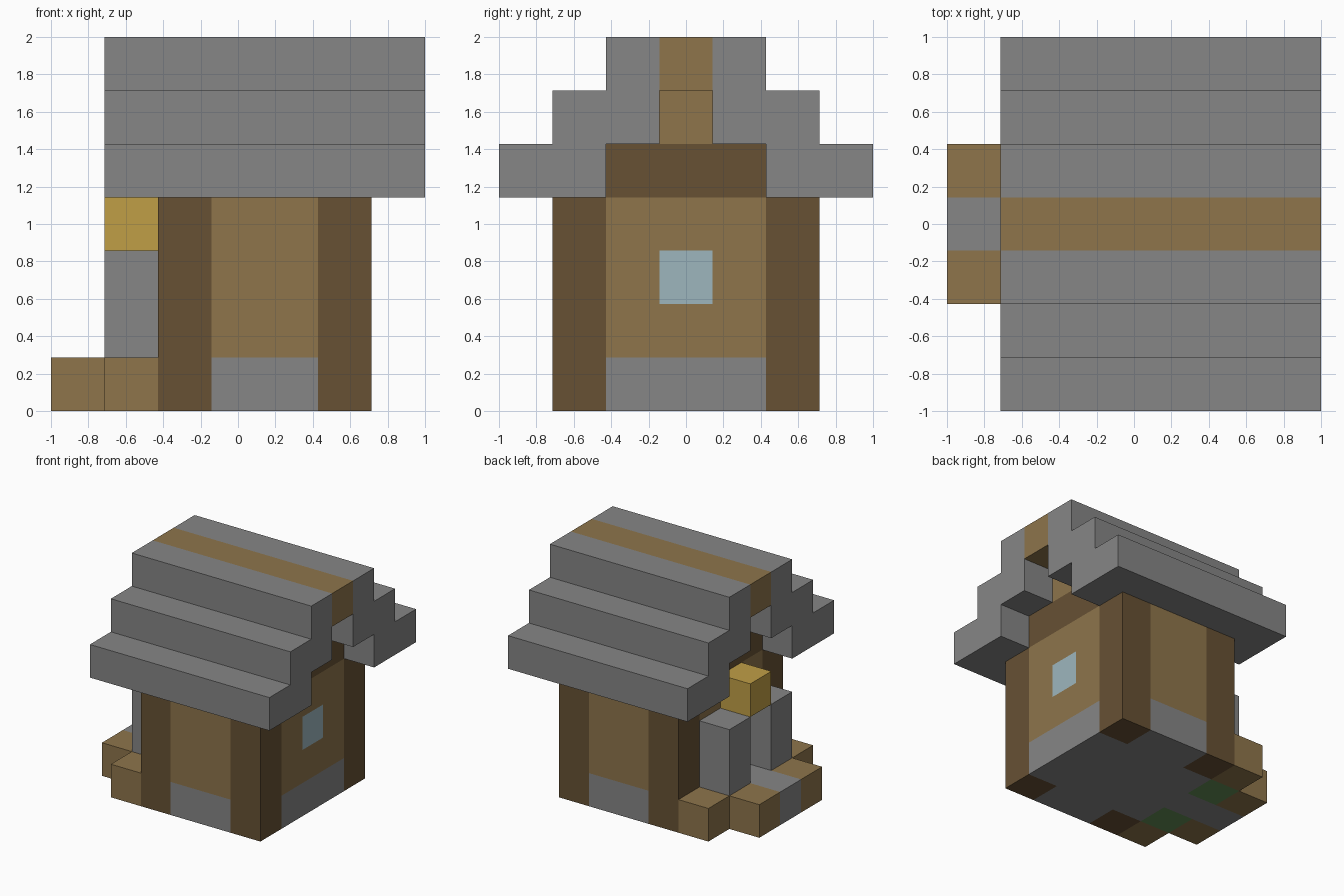
import bpy
import bmesh
from mathutils import Vector

cube = bpy.data.objects.get("Cube")
if cube:
    bpy.data.objects.remove(cube, do_unlink=True)

CELL = 2 / 7  # the house is laid out on a grid of seven blocks per side


def linear(c):
    c /= 255
    return c / 12.92 if c <= 0.04045 else ((c + 0.055) / 1.055) ** 2.4


def material(name, *rgb):
    color = [linear(c) for c in rgb] + [1]
    mat = bpy.data.materials.new(name)
    mat.use_nodes = True
    mat.diffuse_color = color
    bsdf = mat.node_tree.nodes["Principled BSDF"]
    bsdf.inputs["Base Color"].default_value = color
    bsdf.inputs["Roughness"].default_value = 0.9
    return mat


stone = material("grey stone", 134, 134, 134)
planks = material("light wood", 142, 117, 75)
logs = material("dark wood", 103, 81, 52)
gold = material("lamp yellow", 192, 159, 70)
glass = material("pale blue glass", 157, 182, 190)
grass = material("grass green", 99, 141, 85)


def blocks(name, mat, *boxes):
    """One object from boxes given as grid ranges (x0, x1, y0, y1, z0, z1)."""
    bm = bmesh.new()
    for x0, x1, y0, y1, z0, z1 in boxes:
        low, high = Vector((x0, y0, z0)), Vector((x1, y1, z1))
        verts = bmesh.ops.create_cube(bm, size=1)["verts"]
        for v in verts:
            for i in range(3):
                v.co[i] = high[i] if v.co[i] > 0 else low[i]
            v.co = v.co * CELL - Vector((1, 1, 0))
    mesh = bpy.data.meshes.new(name)
    bm.to_mesh(mesh)
    bm.free()
    mesh.materials.append(mat)
    obj = bpy.data.objects.new(name, mesh)
    bpy.context.collection.objects.link(obj)
    return obj


def both_sides(box):
    """The box and its mirror image across the ridge."""
    x0, x1, y0, y1, z0, z1 = box
    return box, (x0, x1, 7 - y1, 7 - y0, z0, z1)


# Foundation floor and corner posts
blocks("foundation", stone, (3, 5, 1, 6, 0, 1), (2, 3, 2, 5, 0, 1), (5, 6, 2, 5, 0, 1))
for x, side in ((2, "right"), (5, "left")):
    blocks("corner_posts_" + side, logs, *both_sides((x, x + 1, 1, 2, 0, 4)))

# Plank walls, with a window on one end and a doorway on the other
blocks("front_and_back_walls", planks, *both_sides((3, 5, 1, 2, 1, 4)))
blocks("window_wall", planks, *both_sides((5, 6, 2, 3, 1, 4)),
       (5, 6, 3, 4, 1, 2), (5, 6, 3, 4, 3, 4))
blocks("window", glass, (5, 6, 3, 4, 2, 3))
blocks("door_wall", planks, *both_sides((2, 3, 2, 3, 1, 4)), (2, 3, 3, 4, 3, 4))

# Gable ends, set back under the roof
for x, side in ((2, "right"), (5, "left")):
    blocks("gable_beam_" + side, logs, (x, x + 1, 2, 5, 4, 5))
    blocks("gable_plank_" + side, planks, (x, x + 1, 3, 4, 5, 6))

# Stepped roof and ridge
for step in range(2):
    blocks(f"roof_step_{step + 1}", stone,
           *both_sides((1, 7, step, step + 2, 4 + step, 5 + step)))
blocks("roof_top", stone, *both_sides((1, 7, 2, 3, 6, 7)))
blocks("roof_ridge", planks, (1, 7, 3, 4, 6, 7))

# Porch: path, planter edging, soil, pillars and lamp
blocks("path", stone, (0, 2, 3, 4, 0, 1))
blocks("porch_edging", planks, *both_sides((1, 2, 1, 2, 0, 1)),
       *both_sides((0, 1, 2, 3, 0, 1)))
blocks("porch_grass", grass, *both_sides((1, 2, 2, 3, 0, 1)))
blocks("porch_pillars", stone, *both_sides((1, 2, 2, 3, 1, 3)))
blocks("porch_lamp", gold, (1, 2, 3, 4, 3, 4))
